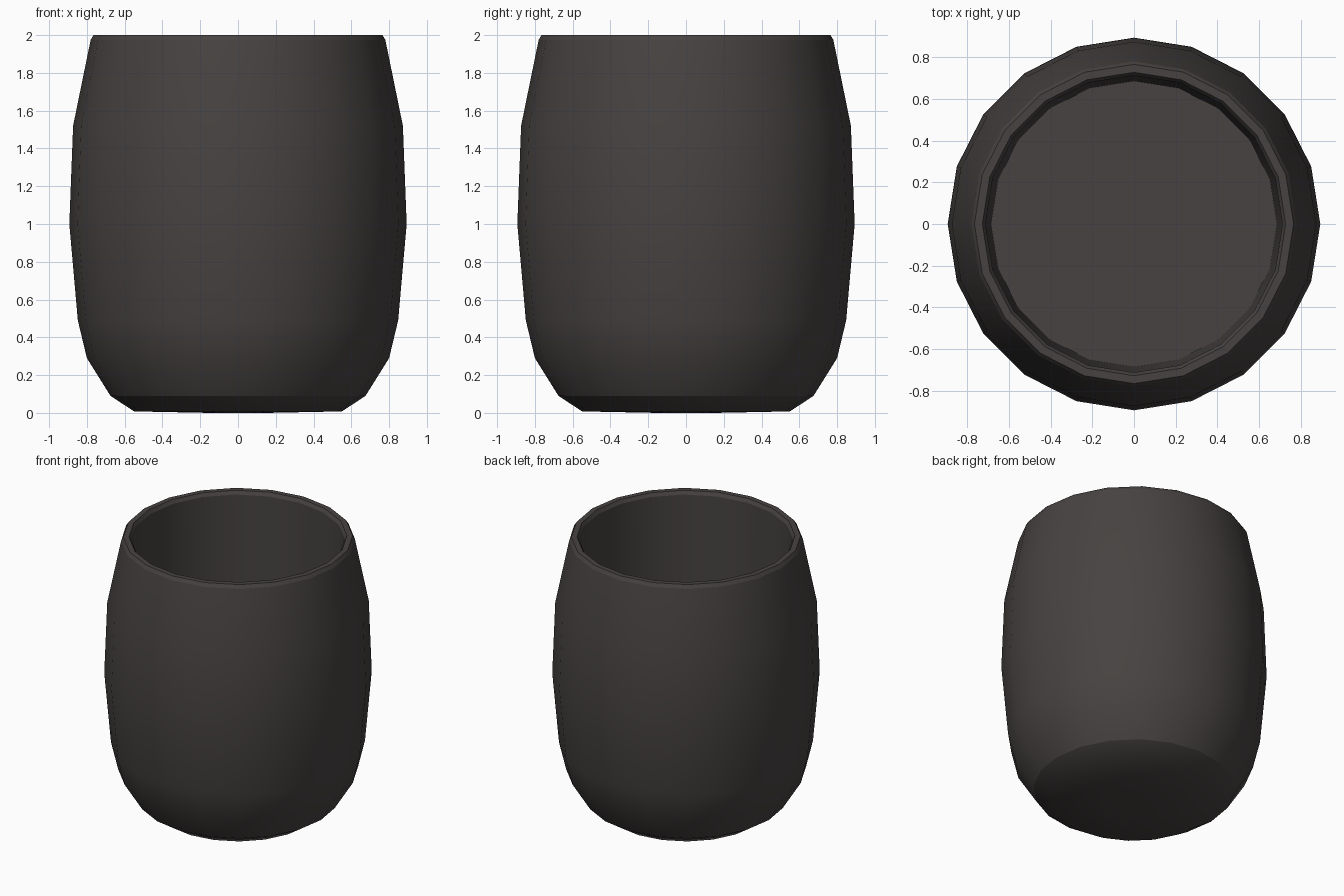
import bpy, bmesh, math

if "Cube" in bpy.data.objects:
    bpy.data.objects.remove(bpy.data.objects["Cube"])

SIDES = 20

# Cup profile (radius, height), from underside centre over the rim to inside floor
profile = [
    (0.15, 0.0), (0.55, 0.008), (0.675, 0.09), (0.80, 0.29), (0.848, 0.49),
    (0.893, 1.0), (0.873, 1.52), (0.78, 1.975), (0.765, 2.0),
    (0.727, 2.0), (0.712, 1.975), (0.685, 0.12),
]
SHARP_RINGS = {2, 7, 8, 9, 10, 11}   # creased rings

mat = bpy.data.materials.new("charcoal")
mat.diffuse_color = (0.062, 0.055, 0.053, 1)
mat.use_nodes = True
mat.node_tree.nodes["Principled BSDF"].inputs["Base Color"].default_value = mat.diffuse_color

bm = bmesh.new()
rings = []
for r, z in profile:
    rings.append([bm.verts.new((r * math.cos(2 * math.pi * i / SIDES),
                                r * math.sin(2 * math.pi * i / SIDES), z))
                  for i in range(SIDES)])

# Walls
for a, b in zip(rings, rings[1:]):
    for i in range(SIDES):
        j = (i + 1) % SIDES
        bm.faces.new((a[i], a[j], b[j], b[i]))

# Underside and inside floor
bm.faces.new(rings[0][::-1])
bm.faces.new(rings[-1])

# Smooth shading with creases at the foot, rim and floor
for f in bm.faces:
    f.smooth = True
for k in SHARP_RINGS:
    for i in range(SIDES):
        bm.edges.get((rings[k][i], rings[k][(i + 1) % SIDES])).smooth = False

bmesh.ops.recalc_face_normals(bm, faces=bm.faces)
mesh = bpy.data.meshes.new("cup")
bm.to_mesh(mesh)
bm.free()
mesh.materials.append(mat)
cup = bpy.data.objects.new("cup", mesh)
bpy.context.collection.objects.link(cup)
